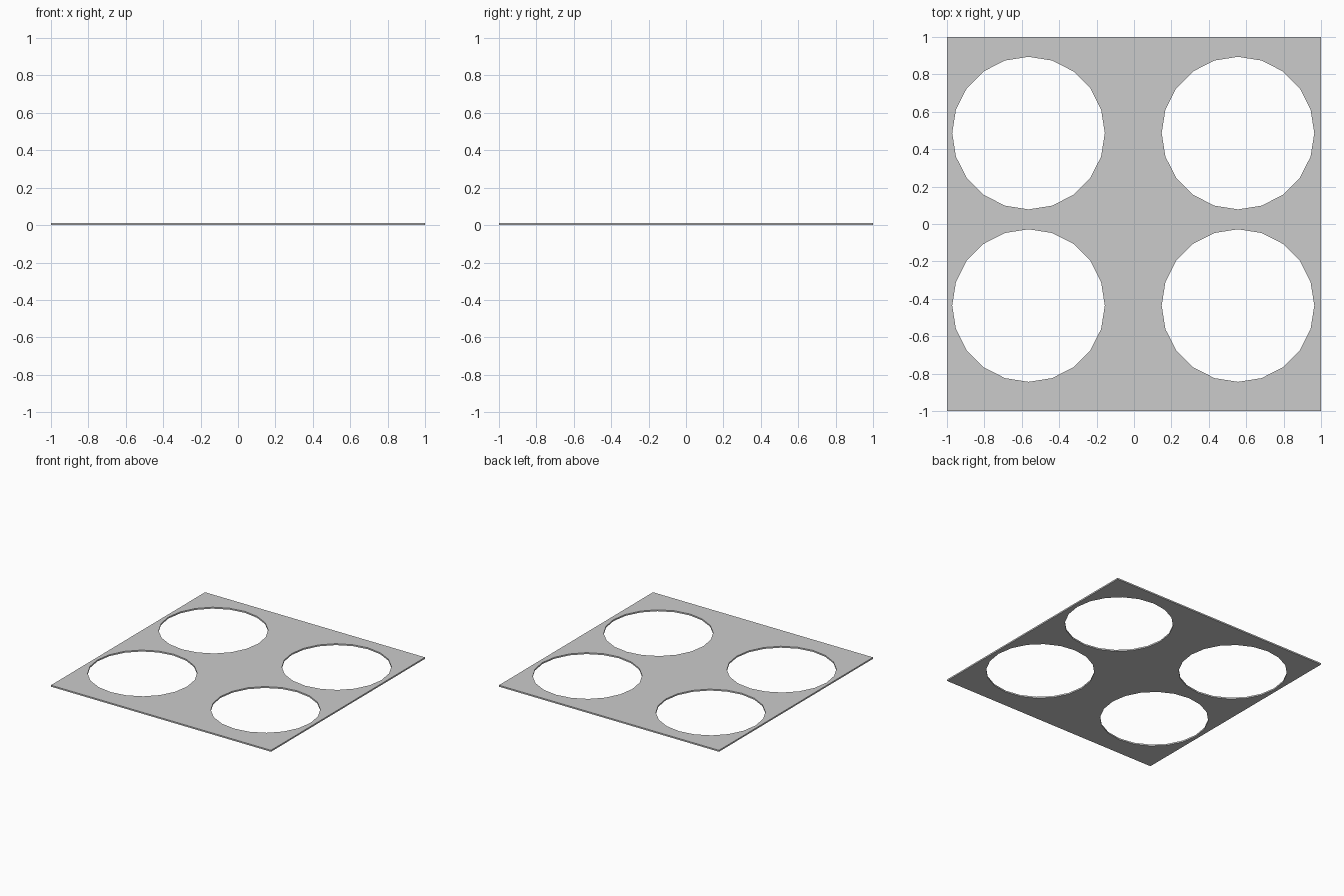
import bpy

if "Cube" in bpy.data.objects:
    bpy.data.objects.remove(bpy.data.objects["Cube"])

THICK = 0.012
HOLE_R = 0.408

# Thin square plate
bpy.ops.mesh.primitive_cube_add(size=1, location=(0, 0, THICK / 2))
plate = bpy.context.object
plate.name = "plate"
plate.scale = (2, 2, THICK)
bpy.ops.object.transform_apply(location=True, rotation=False, scale=True)

# Four 20-sided round openings, slightly off centre
for x in (-0.564, 0.556):
    for y in (-0.436, 0.486):
        bpy.ops.mesh.primitive_cylinder_add(vertices=20, radius=HOLE_R, depth=0.2,
                                            location=(x, y, THICK / 2))
        cutter = bpy.context.object
        cutter.name = "hole_cutter"
        cutter.hide_render = True
        cut = plate.modifiers.new("hole", 'BOOLEAN')
        cut.operation = 'DIFFERENCE'
        cut.solver = 'EXACT'
        cut.object = cutter
        # Bake the cut and drop the cutter
        bpy.context.view_layer.objects.active = plate
        bpy.ops.object.modifier_apply(modifier=cut.name)
        bpy.data.objects.remove(cutter)
